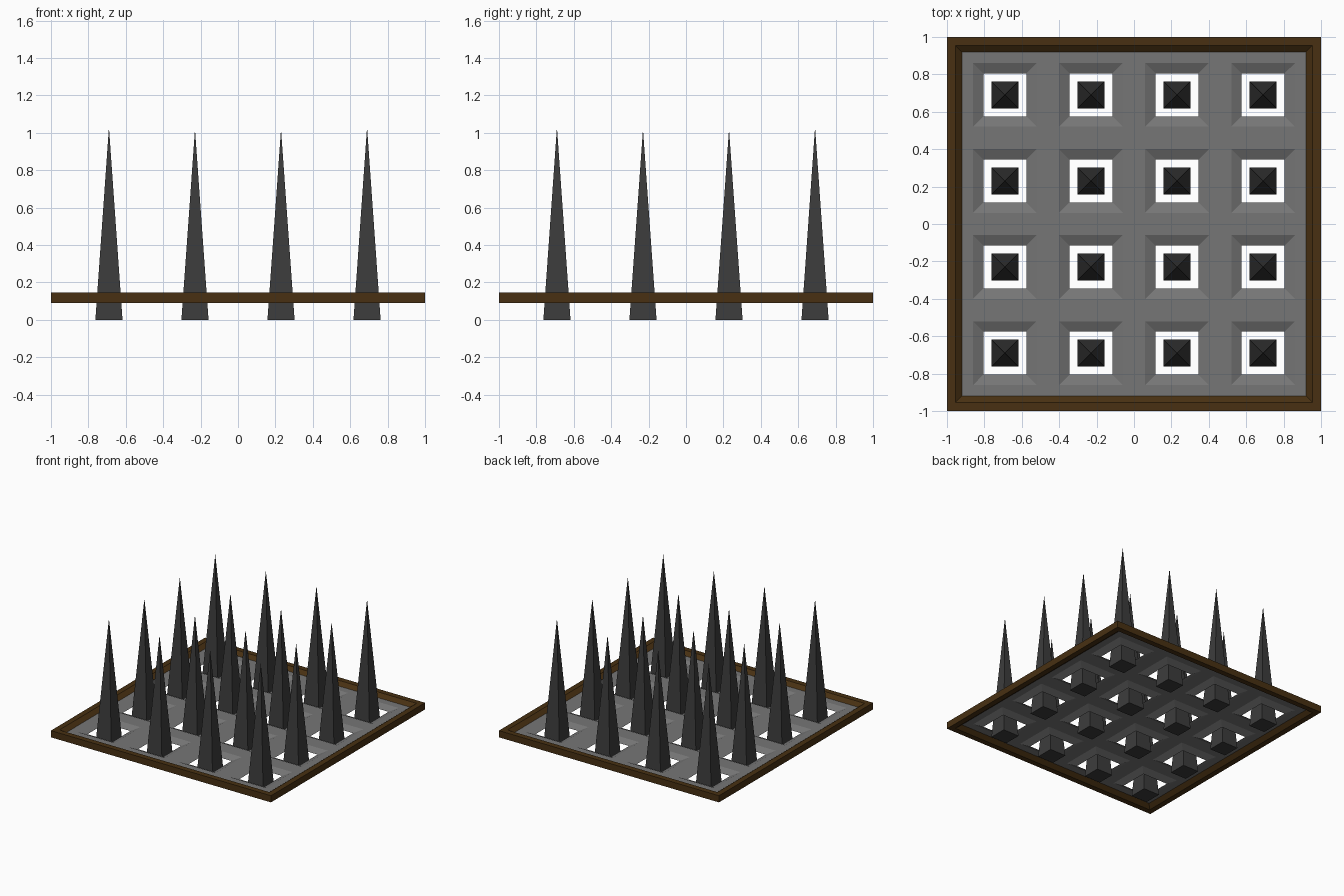
import bpy, bmesh

if "Cube" in bpy.data.objects:
    bpy.data.objects.remove(bpy.data.objects["Cube"])

def material(name, rgb):
    m = bpy.data.materials.new(name)
    m.diffuse_color = (*rgb, 1)
    m.use_nodes = True
    m.node_tree.nodes["Principled BSDF"].inputs["Base Color"].default_value = m.diffuse_color
    return m

wood = material("dark_wood", (0.065, 0.03, 0.006))
iron = material("dark_iron", (0.045, 0.045, 0.045))
steel = material("grey_steel", (0.18, 0.18, 0.18))

def finish(name, bm, mat, recalc=True):
    if recalc:
        bmesh.ops.recalc_face_normals(bm, faces=bm.faces[:])
    me = bpy.data.meshes.new(name)
    bm.to_mesh(me)
    bm.free()
    ob = bpy.data.objects.new(name, me)
    bpy.context.collection.objects.link(ob)
    me.materials.append(mat)
    return ob

Z_TOP, Z_BOT, Z_MID = 0.145, 0.09, 0.118
CENTRES = (-0.69, -0.23, 0.23, 0.69)

# Wooden frame: profile swept round a square with mitred corners
bm = bmesh.new()
profile = [(1, Z_BOT), (1, Z_TOP), (0.955, Z_TOP), (0.92, Z_MID), (0.955, Z_BOT)]
rings = [[bm.verts.new((r * sx, r * sy, z)) for r, z in profile]
         for sx, sy in ((-1, -1), (1, -1), (1, 1), (-1, 1))]
n = len(profile)
for i in range(4):
    a, b = rings[i], rings[(i + 1) % 4]
    for j in range(n):
        k = (j + 1) % n
        bm.faces.new((a[j], b[j], b[k], a[k]))
finish("frame", bm, wood)

# Floor plate: 4 x 4 cells, each inset and sunk into a square pit with a hole
bm = bmesh.new()
bmesh.ops.create_grid(bm, x_segments=4, y_segments=4, size=0.92)
bmesh.ops.translate(bm, verts=bm.verts[:], vec=(0, 0, Z_MID))
cells = bm.faces[:]
bmesh.ops.inset_individual(bm, faces=cells, thickness=0.085)
bmesh.ops.inset_individual(bm, faces=cells, thickness=0.078, depth=-0.025)
bmesh.ops.delete(bm, geom=cells, context='FACES')
finish("floor_plate", bm, steel, recalc=False)

# Spikes: four-sided pyramids passing through the pits, corners slightly taller
for i, x in enumerate(CENTRES):
    for j, y in enumerate(CENTRES):
        top = 1.03 - 0.012 * ((i in (1, 2)) + (j in (1, 2)))
        h = 0.0725
        bm = bmesh.new()
        base = [bm.verts.new((x + sx * h, y + sy * h, 0))
                for sx, sy in ((-1, -1), (1, -1), (1, 1), (-1, 1))]
        tip = bm.verts.new((x, y, top))
        bm.faces.new(base)
        for k in range(4):
            bm.faces.new((base[k], base[(k + 1) % 4], tip))
        finish(f"spike_{i}_{j}", bm, iron)
